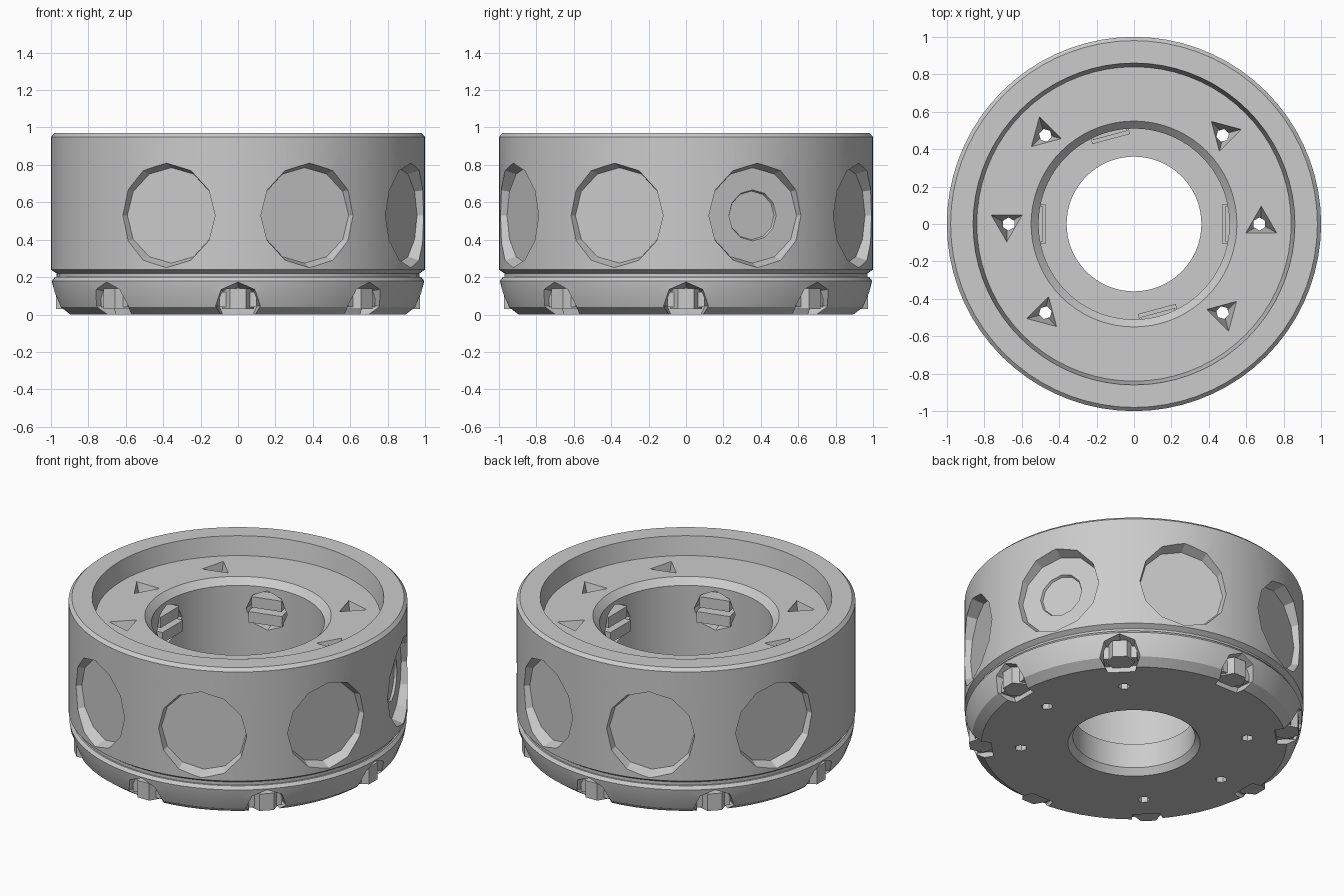
import bpy, bmesh
from math import radians, tau
from mathutils import Matrix, Vector

cube = bpy.data.objects.get("Cube")
if cube:
    bpy.data.objects.remove(cube, do_unlink=True)

grey = bpy.data.materials.new("plain grey")
grey.use_nodes = True
grey.diffuse_color = (0.6, 0.6, 0.6, 1)
grey.node_tree.nodes["Principled BSDF"].inputs["Base Color"].default_value = (0.6, 0.6, 0.6, 1)


def finish(name, bm):
    bmesh.ops.recalc_face_normals(bm, faces=bm.faces)
    mesh = bpy.data.meshes.new(name)
    bm.to_mesh(mesh)
    bm.free()
    mesh.materials.append(grey)
    obj = bpy.data.objects.new(name, mesh)
    bpy.context.collection.objects.link(obj)
    return obj


def lathe(name, profile, steps=72):
    bm = bmesh.new()
    verts = [bm.verts.new((r, 0, z)) for r, z in profile]
    edges = [bm.edges.new((v, verts[i - 1])) for i, v in enumerate(verts)]
    bmesh.ops.spin(bm, geom=verts + edges, cent=(0, 0, 0), axis=(0, 0, 1),
                   angle=tau, steps=steps, use_duplicate=False)
    bmesh.ops.remove_doubles(bm, verts=bm.verts, dist=1e-4)
    return finish(name, bm)


def spun(angle, x=0.0, z=0.0):
    """Frame at distance x and height z, turned about the main axis."""
    return Matrix.Rotation(radians(angle), 4, "Z") @ Matrix.Translation((x, 0, z))


def cone(bm, frame, r_start, r_end, start, end, sides, radial=True):
    """Taper along the radial (or vertical) direction of a frame."""
    turn = Matrix.Rotation(radians(90), 4, "Y") if radial else Matrix()
    along = Matrix.Translation((0, 0, (start + end) / 2))
    bmesh.ops.create_cone(bm, cap_ends=True, segments=sides, radius1=r_start,
                          radius2=r_end, depth=end - start, matrix=frame @ turn @ along)


def box(bm, frame, size):
    bmesh.ops.create_cube(bm, size=1, matrix=frame @ Matrix.Diagonal(Vector((*size, 1))))


def cut(obj, bm):
    cutter = finish("cutter", bm)
    cutter.hide_render = True
    mod = obj.modifiers.new("cut", "BOOLEAN")
    mod.operation, mod.solver, mod.object = "DIFFERENCE", "EXACT", cutter
    bpy.context.view_layer.objects.active = obj
    bpy.ops.object.modifier_apply(modifier=mod.name)
    bpy.data.objects.remove(cutter, do_unlink=True)


# Main ring with a sunken deck, and the rounded base below it
body = lathe("body_ring", [(0.97, 0.18), (0.97, 0.22), (1, 0.24), (1, 0.95), (0.98, 0.97),
                           (0.86, 0.97), (0.84, 0.85), (0.55, 0.85), (0.51, 0.81), (0.51, 0.18)])
base = lathe("base_ring", [(0.36, 0.2), (0.98, 0.2), (0.995, 0.18), (0.985, 0.12), (0.955, 0.04),
                           (0.9, 0), (0.39, 0), (0.36, 0.04)])

# Portholes around the side, one position left blank
bm = bmesh.new()
for i in range(8):
    if i != 4:
        cone(bm, spun(22.5 + 45 * i, 0, 0.53), 0.255, 0.297, 0.93, 1.05, 12)
cut(body, bm)

# Shallow dent in one porthole
bm = bmesh.new()
cone(bm, spun(22.5, 0, 0.53), 0.13, 0.15, 0.915, 0.96, 12)
cut(body, bm)

# Pockets in the inner wall
inner_angles = (0, 105, 180, 285)
bm = bmesh.new()
for a in inner_angles:
    cone(bm, spun(a, 0, 0.66), 0.14, 0.12, 0.4, 0.58, 8)
cut(body, bm)

# Bolt holes through deck and base, with three-sided mouths on the deck
bolt_angles = (0, 45, 135, 180, 225, 315)
for part in (body, base):
    bm = bmesh.new()
    for a in bolt_angles:
        cone(bm, spun(a, 0.67), 0.035, 0.035, -0.1, 0.9, 6, radial=False)
    cut(part, bm)
bm = bmesh.new()
for a in bolt_angles:
    cone(bm, spun(a, 0.68), 0.03, 0.1, 0.72, 0.86, 3, radial=False)
cut(body, bm)

# Pockets around the base edge
bm = bmesh.new()
for i in range(8):
    cone(bm, spun(45 * i, 0, 0.045), 0.1, 0.135, 0.84, 1.03, 8)
cut(base, bm)

# Stacked slabs in the inner pockets
bm = bmesh.new()
for a in inner_angles:
    box(bm, spun(a, 0.54, 0.71), (0.1, 0.19, 0.07))
    box(bm, spun(a, 0.53, 0.62), (0.12, 0.21, 0.07))
slabs = finish("inner_slabs", bm)

# Six-sided lugs with side wings in the base pockets
bm = bmesh.new()
for i in range(8):
    cone(bm, spun(45 * i, 0.9), 0.085, 0.085, 0.03, 0.14, 6, radial=False)
    box(bm, spun(45 * i, 0.885, 0.08), (0.1, 0.2, 0.08))
lugs = finish("base_lugs", bm)

# Smooth curved faces, crisp edges
bpy.ops.object.select_all(action="DESELECT")
for part in (body, base):
    part.select_set(True)
bpy.context.view_layer.objects.active = body
bpy.ops.object.shade_smooth_by_angle(angle=radians(28))
